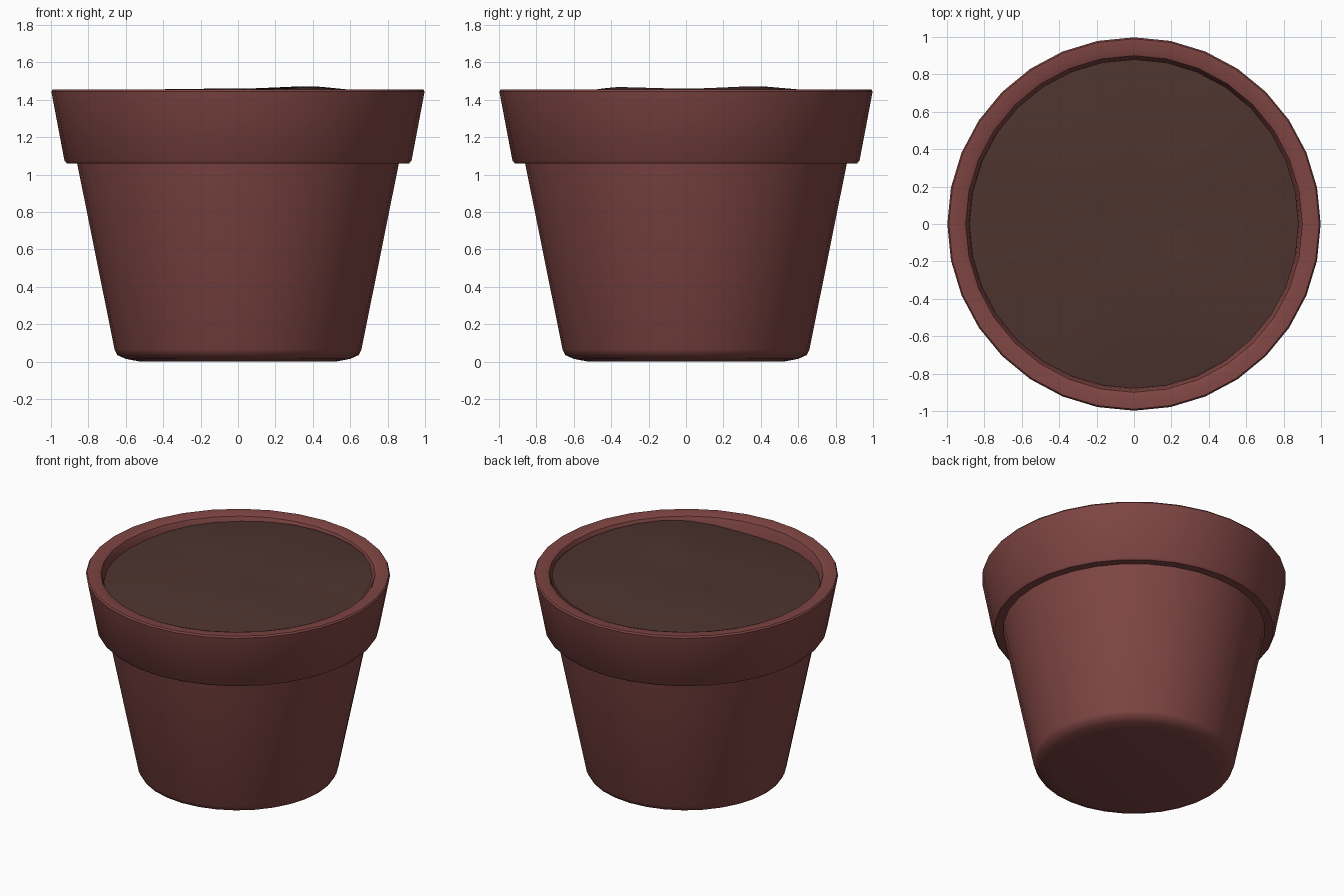
import bpy, bmesh, math

if "Cube" in bpy.data.objects:
    bpy.data.objects.remove(bpy.data.objects["Cube"])

SIDES = 32


def material(name, rgb):
    m = bpy.data.materials.new(name)
    m.diffuse_color = (*rgb, 1)
    m.use_nodes = True
    m.node_tree.nodes["Principled BSDF"].inputs["Base Color"].default_value = m.diffuse_color
    return m


def finish(bm, name, mat, angle):
    bmesh.ops.recalc_face_normals(bm, faces=bm.faces)
    me = bpy.data.meshes.new(name)
    bm.to_mesh(me)
    bm.free()
    ob = bpy.data.objects.new(name, me)
    bpy.context.collection.objects.link(ob)
    me.materials.append(mat)
    bpy.ops.object.select_all(action='DESELECT')
    ob.select_set(True)
    bpy.context.view_layer.objects.active = ob
    bpy.ops.object.shade_smooth_by_angle(angle=math.radians(angle))
    return ob


def ring(bm, r, height):
    pts = []
    for i in range(SIDES):
        a = 2 * math.pi * i / SIDES
        pts.append(bm.verts.new((r * math.cos(a), r * math.sin(a), height(a))))
    return pts


def bridge(bm, a, b):
    for i in range(SIDES):
        j = (i + 1) % SIDES
        bm.faces.new((a[i], a[j], b[j], b[i]))


# Clay pot: closed lathe with collar, rounded lip and hollow inside
profile = [(0.52, 0.0), (0.60, 0.015), (0.645, 0.035), (0.66, 0.065),
           (0.86, 1.06), (0.915, 1.06), (0.928, 1.075), (0.998, 1.445),
           (0.99, 1.456), (0.93, 1.456), (0.90, 1.445), (0.885, 1.41),
           (0.86, 1.25), (0.60, 0.10)]
bm = bmesh.new()
rings = [ring(bm, r, lambda a, z=z: z) for r, z in profile]
for a, b in zip(rings, rings[1:]):
    bridge(bm, a, b)
bm.faces.new(rings[0])
bm.faces.new(rings[-1])
finish(bm, "pot", material("clay", (0.21, 0.060, 0.056)), 40)


# Soil: uneven mound, heights given every 45 degrees and blended smoothly
def blend(heights):
    def f(a):
        t = a / (math.pi / 4)
        i = int(t + 1e-6)
        k = t - i
        k = k * k * (3 - 2 * k)
        return heights[i % 8] * (1 - k) + heights[(i + 1) % 8] * k
    return f


edge = blend([1.42, 1.445, 1.43, 1.415, 1.39, 1.38, 1.365, 1.43])
middle = blend([1.46, 1.472, 1.46, 1.458, 1.43, 1.42, 1.43, 1.468])
bm = bmesh.new()
outer = ring(bm, 0.88, edge)
mid = ring(bm, 0.52, middle)
inner = ring(bm, 0.25, lambda a: 0.5 * (middle(a) + 1.452))
bridge(bm, outer, mid)
bridge(bm, mid, inner)
centre = bm.verts.new((0, 0, 1.452))
for i in range(SIDES):
    bm.faces.new((inner[i], inner[(i + 1) % SIDES], centre))
finish(bm, "soil", material("soil", (0.075, 0.034, 0.028)), 60)
